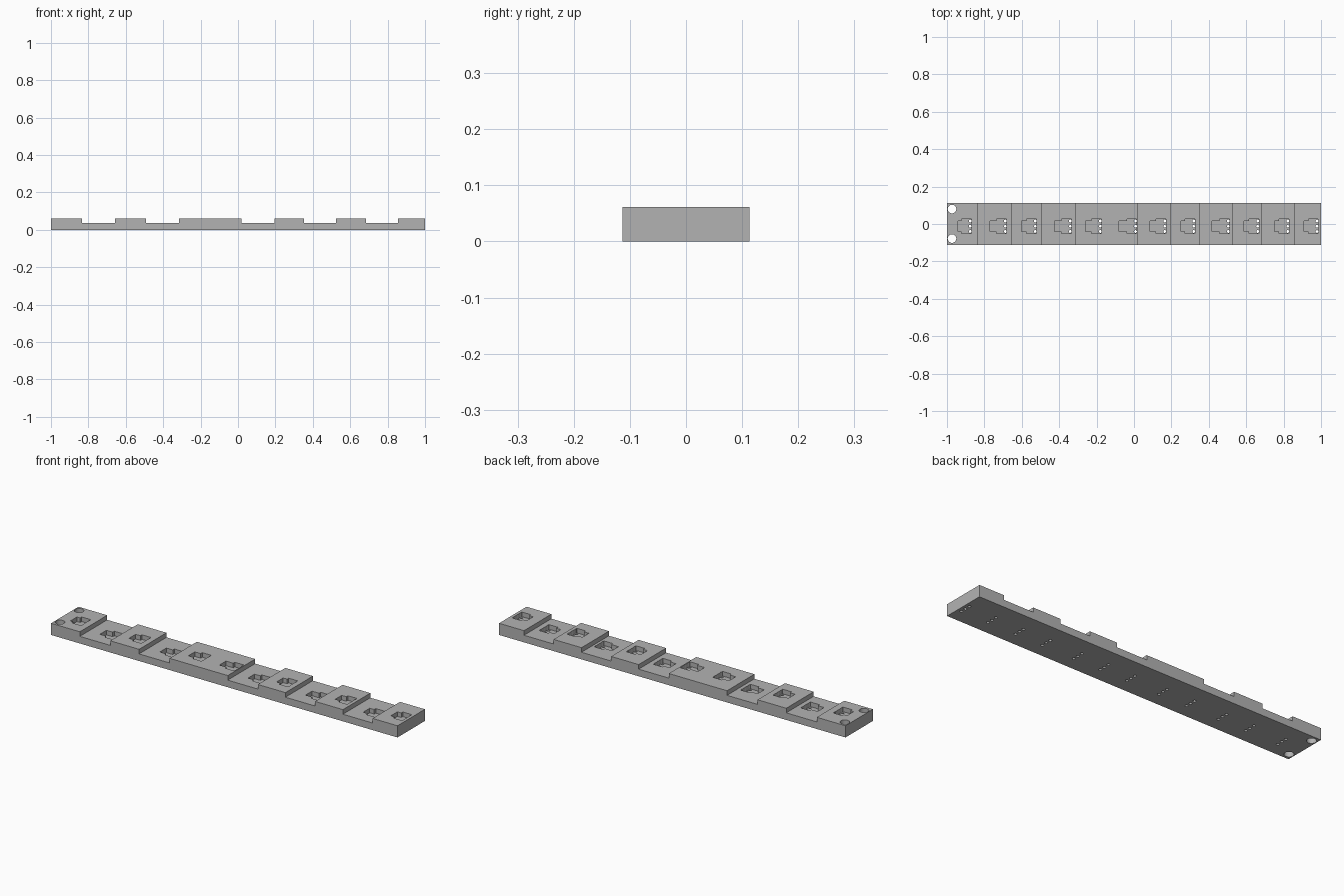
import bpy, bmesh, math

if "Cube" in bpy.data.objects:
    bpy.data.objects.remove(bpy.data.objects["Cube"], do_unlink=True)

HALF_Y, HIGH, LOW = 0.113, 0.061, 0.037
STEPS = [-0.834, -0.658, -0.492, -0.316, 0.02, 0.194, 0.353, 0.524, 0.685, 0.856]
# left and right end of each sensor pocket
POCKETS = [(-0.94, -0.87), (-0.77, -0.682), (-0.602, -0.522), (-0.424, -0.335),
           (-0.26, -0.174), (-0.08, 0.014), (0.085, 0.17), (0.25, 0.325),
           (0.417, 0.51), (0.588, 0.667), (0.75, 0.828), (0.91, 0.984)]
POCKET_Y, DEPTH = -0.012, 0.024


def prism(bm, points, offset):
    """Extrude a closed outline of 3D points along an offset."""
    face = bm.faces.new([bm.verts.new(p) for p in points])
    grown = bmesh.ops.extrude_face_region(bm, geom=[face])["geom"]
    bmesh.ops.translate(bm, vec=offset, verts=[v for v in grown if isinstance(v, bmesh.types.BMVert)])


def cylinder(bm, x, y, radius, sides):
    ring = [(x + radius * math.cos(a), y + radius * math.sin(a), -0.05)
            for a in (2 * math.pi * i / sides for i in range(sides))]
    prism(bm, ring, (0, 0, 0.2))


def finish(name, bm):
    bmesh.ops.recalc_face_normals(bm, faces=bm.faces[:])
    mesh = bpy.data.meshes.new(name)
    bm.to_mesh(mesh)
    bm.free()
    obj = bpy.data.objects.new(name, mesh)
    bpy.context.collection.objects.link(obj)
    return obj


# Stepped rail: side profile swept across the width
profile, level = [(-1, 0), (-1, HIGH)], HIGH
for x in STEPS:
    profile.append((x, level))
    level = LOW if level == HIGH else HIGH
    profile.append((x, level))
profile += [(1, HIGH), (1, 0)]
bm = bmesh.new()
prism(bm, [(x, -HALF_Y, z) for x, z in profile], (0, 2 * HALF_Y, 0))
rail = finish("stepped_rail", bm)

# Pocket cutters: narrow tail on the left, wide head on the right
bm = bmesh.new()
for left, right in POCKETS:
    mid = (left + right) / 2
    crossed = sum(x < mid for x in STEPS)
    floor = (LOW if crossed % 2 else HIGH) - DEPTH
    neck = right - 0.052
    half = [(left, 0.027), (neck, 0.027), (neck, 0.04), (right, 0.04)]
    outline = half + [(x, -y) for x, y in reversed(half)]
    prism(bm, [(x, POCKET_Y + y, floor) for x, y in outline], (0, 0, 0.1))
pocket_cutter = finish("pocket_cutter", bm)

# Hole cutters: three pin holes per pocket and two mounting holes
bm = bmesh.new()
for left, right in POCKETS:
    for dy in (-0.028, 0, 0.028):
        cylinder(bm, right - 0.006, POCKET_Y + dy, 0.0075, 12)
for y in (-0.078, 0.08):
    cylinder(bm, -0.973, y, 0.023, 32)
hole_cutter = finish("hole_cutter", bm)

# Cut the rail, then discard the cutters
bpy.context.view_layer.objects.active = rail
for cutter in (pocket_cutter, hole_cutter):
    cutter.hide_render = True
    mod = rail.modifiers.new(cutter.name, "BOOLEAN")
    mod.operation, mod.solver, mod.object = "DIFFERENCE", "EXACT", cutter
    bpy.ops.object.modifier_apply(modifier=mod.name)
    bpy.data.objects.remove(cutter, do_unlink=True)

# Single grey finish
grey = bpy.data.materials.new("plain grey")
grey.use_nodes = True
color = (0.45, 0.45, 0.45, 1)
grey.diffuse_color = color
grey.node_tree.nodes["Principled BSDF"].inputs["Base Color"].default_value = color
rail.data.materials.clear()
rail.data.materials.append(grey)

bpy.ops.object.select_all(action="DESELECT")
rail.select_set(True)
bpy.ops.object.shade_smooth_by_angle(angle=math.radians(35))
